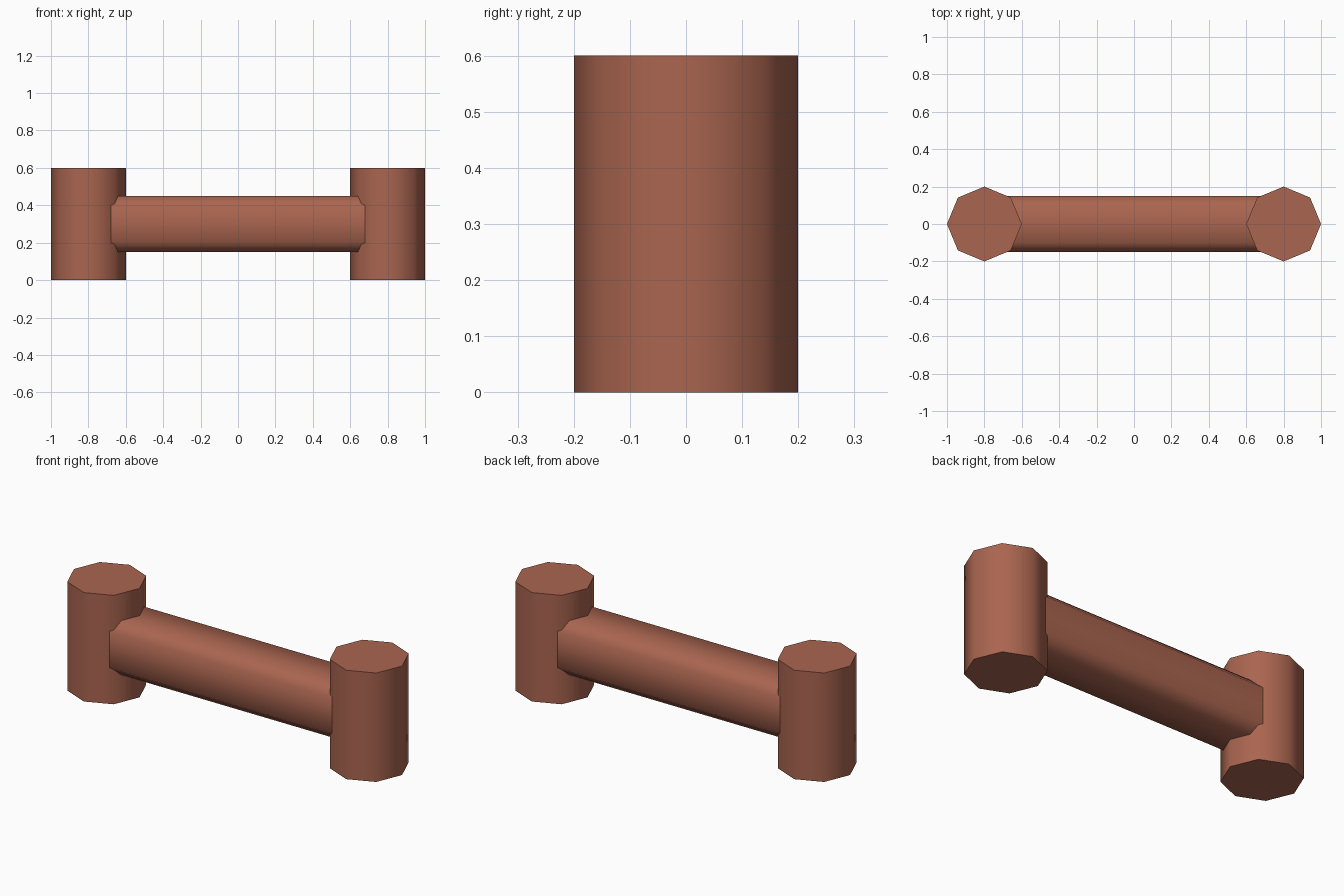
import bpy, math

if "Cube" in bpy.data.objects:
    bpy.data.objects.remove(bpy.data.objects["Cube"])

brown = bpy.data.materials.new("reddish brown")
brown.diffuse_color = (0.40, 0.13, 0.08, 1)
brown.use_nodes = True
brown.node_tree.nodes["Principled BSDF"].inputs["Base Color"].default_value = brown.diffuse_color


def finish(obj, name):
    obj.name = name
    obj.data.materials.clear()
    obj.data.materials.append(brown)
    bpy.ops.object.shade_smooth_by_angle(angle=math.radians(50))


# Two upright eight-sided posts, corners pointing along x and y
for side, x in (("left", -0.8), ("right", 0.8)):
    bpy.ops.mesh.primitive_cylinder_add(vertices=8, radius=0.2, depth=0.6,
                                        location=(x, 0, 0.3))
    finish(bpy.context.object, side + "_post")

# Crossbar: square section with chamfered long edges, ends hidden in the posts
h, c, half = 0.15, 0.10, 0.8
profile = [(h, -c), (h, c), (c, h), (-c, h), (-h, c), (-h, -c), (-c, -h), (c, -h)]
n = len(profile)
verts = [(x, y, z) for x in (-half, half) for y, z in profile]
faces = [(i, (i + 1) % n, n + (i + 1) % n, n + i) for i in range(n)]
faces = [f[::-1] for f in faces]
faces += [tuple(reversed(range(n))), tuple(range(n, 2 * n))]
mesh = bpy.data.meshes.new("crossbar")
mesh.from_pydata(verts, [], faces)
bar = bpy.data.objects.new("crossbar", mesh)
bar.location.z = 0.3
bpy.context.collection.objects.link(bar)
bpy.ops.object.select_all(action="DESELECT")
bar.select_set(True)
bpy.context.view_layer.objects.active = bar
finish(bar, "crossbar")
